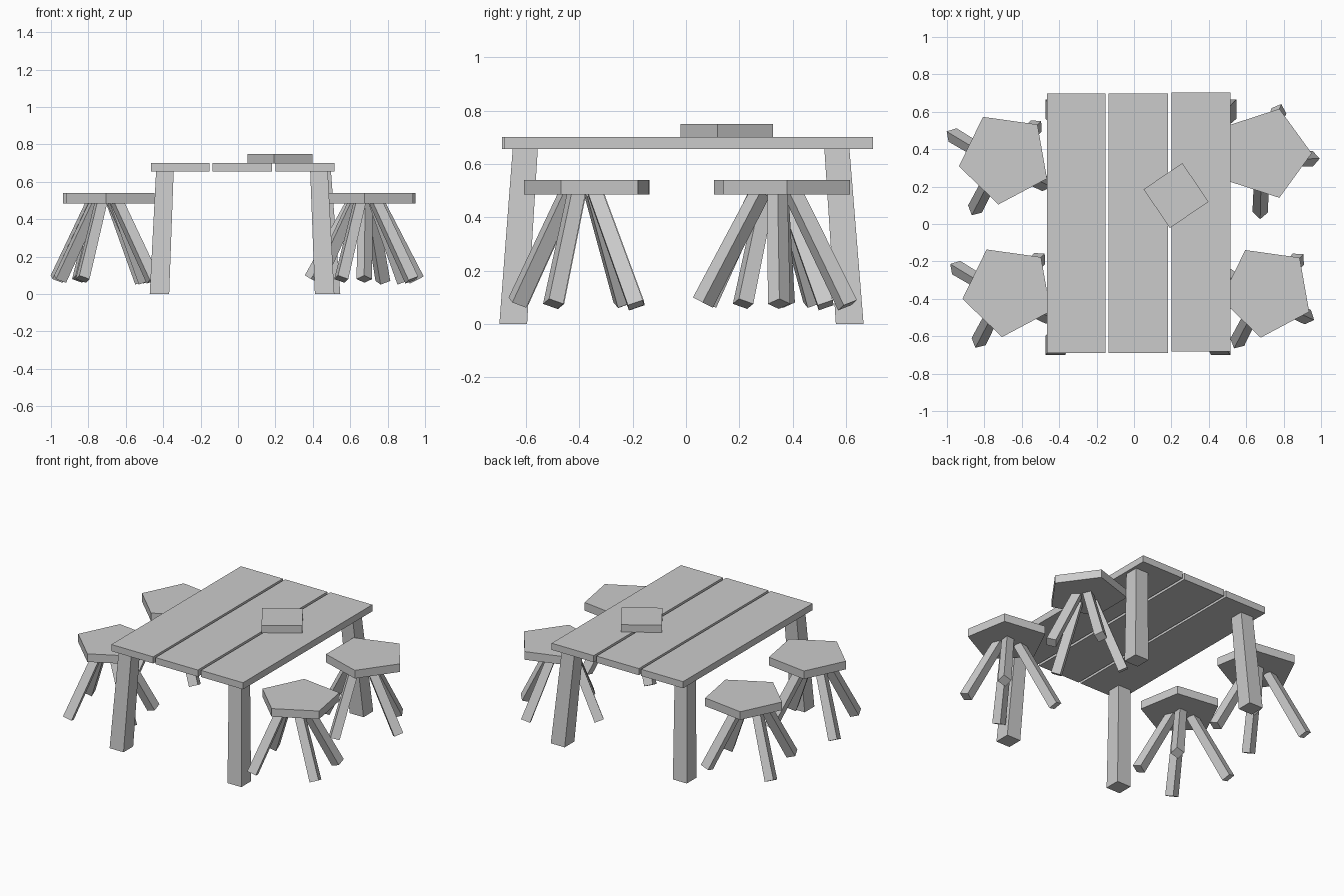
import bpy, bmesh
from math import cos, sin, pi, radians
from mathutils import Vector, Matrix

if "Cube" in bpy.data.objects:
    bpy.data.objects.remove(bpy.data.objects["Cube"])


def loft(name, low, high):
    """Closed solid between two rings with the same number of points."""
    bm = bmesh.new()
    a = [bm.verts.new(p) for p in low]
    b = [bm.verts.new(p) for p in high]
    n = len(a)
    bm.faces.new(a[::-1])
    bm.faces.new(b)
    for i in range(n):
        j = (i + 1) % n
        bm.faces.new((a[i], a[j], b[j], b[i]))
    bmesh.ops.recalc_face_normals(bm, faces=bm.faces)
    me = bpy.data.meshes.new(name)
    bm.to_mesh(me)
    bm.free()
    ob = bpy.data.objects.new(name, me)
    bpy.context.collection.objects.link(ob)
    return ob


def rect(x0, x1, y0, y1, z):
    return [(x0, y0, z), (x1, y0, z), (x1, y1, z), (x0, y1, z)]


def ring(n, r, z, start=0.0):
    return [Vector((r * cos(start + 2 * pi * i / n), r * sin(start + 2 * pi * i / n), z))
            for i in range(n)]


# table top planks
for i, (x0, x1, y0, y1) in enumerate([(-0.466, -0.152, -0.69, 0.697),
                                      (-0.135, 0.182, -0.69, 0.697),
                                      (0.20, 0.515, -0.682, 0.702)]):
    loft(f"table_plank_{i + 1}", rect(x0, x1, y0, y1, 0.655), rect(x0, x1, y0, y1, 0.70))

# splayed table legs: foot centre, top centre
for name, (fx, fy), (tx, ty) in [
        ("front_left", (-0.42, -0.648), (-0.391, -0.603)),
        ("front_right", (0.463, -0.648), (0.433, -0.603)),
        ("back_left", (-0.42, 0.614), (-0.391, 0.566)),
        ("back_right", (0.495, 0.614), (0.45, 0.566))]:
    f, t = 0.052, 0.047
    loft(f"{name}_table_leg", rect(fx - f, fx + f, fy - f, fy + f, 0),
         rect(tx - t, tx + t, ty - t, ty + t, 0.656))

# square board lying on the table
board = loft("board", rect(-0.125, 0.125, -0.125, 0.125, 0.699),
             rect(-0.125, 0.125, -0.125, 0.125, 0.75))
board.matrix_world = Matrix.Translation((0.225, 0.152, 0)) @ Matrix.Rotation(radians(34), 4, 'Z')

# four stools: pentagon seat with four slanted square legs
FEET = [(-0.28, 0.124, 0.08), (-0.16, -0.272, 0.08), (0.217, -0.138, 0.075), (0.167, 0.172, 0.07)]
for name, x, y, turn in [("back_left", -0.69, 0.352, 0), ("front_left", -0.671, -0.357, 0),
                         ("front_right", 0.712, -0.36, 0), ("back_right", 0.70, 0.378, 26)]:
    place = Matrix.Translation((x, y, 0)) @ Matrix.Rotation(radians(turn), 4, 'Z')
    seat = loft(f"{name}_stool_seat", ring(5, 0.25, 0.485, radians(46)),
                ring(5, 0.25, 0.54, radians(46)))
    seat.matrix_world = place
    for i, foot in enumerate(FEET):
        low = Vector(foot)
        top = Vector((0.22 * low.x - 0.025, 0.22 * low.y - 0.02, 0.495))
        axis = top - low
        m = Matrix.Translation(low) @ axis.to_track_quat('Z', 'Y').to_matrix().to_4x4()
        leg = loft(f"{name}_stool_leg_{i + 1}", [m @ v for v in ring(4, 0.042, 0)],
                   [m @ v for v in ring(4, 0.038, axis.length)])
        leg.matrix_world = place
